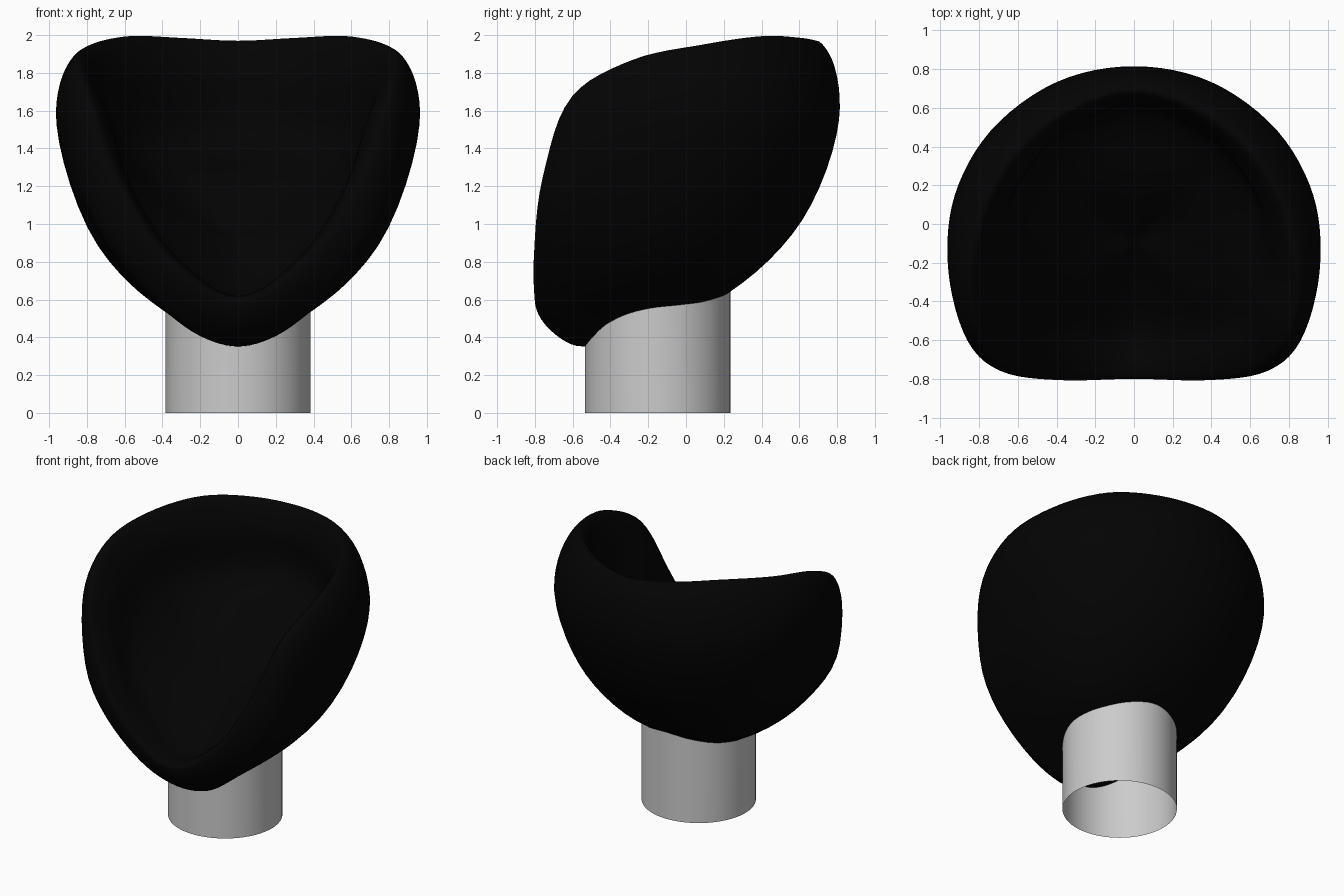
import bpy, bmesh, math
from mathutils import Vector as V

if "Cube" in bpy.data.objects:
    bpy.data.objects.remove(bpy.data.objects["Cube"])

# Key directions from back centre round the right side to front centre
CREST = [V(p) for p in ((0, .69, 1.97), (.30, .61, 1.985), (.57, .41, 1.995), (.77, .09, 1.95),
                        (.845, -.28, 1.87), (.79, -.60, 1.68), (.64, -.75, 1.26),
                        (.36, -.80, .82), (0, -.795, .60))]
BULGE = [V(p) for p in ((0, .81, 1.55), (.40, .73, 1.55), (.745, .475, 1.55), (.925, .15, 1.55),
                        (.96, -.17, 1.52), (.89, -.48, 1.33), (.73, -.70, 1.0),
                        (.40, -.74, .64), (0, -.73, .45))]
LOWER = [V(p) for p in ((0, .615, 1.02), (.35, .54, 1.02), (.61, .33, .98), (.73, .06, .94),
                        (.75, -.20, .90), (.67, -.42, .80), (.48, -.58, .62),
                        (.22, -.62, .42), (0, -.58, .355))]
BOTTOM, SEAT = V((0, -.15, .49)), V((0, -.10, .94))


def spline(p0, p1, p2, p3, u):
    """Centripetal curve between p1 and p2."""
    t = [0]
    for a, b in ((p0, p1), (p1, p2), (p2, p3)):
        t.append(t[-1] + max((b - a).length, 1e-5) ** .5)
    x = t[1] + u * (t[2] - t[1])

    def mix(a, b, i, j):
        return a + (b - a) * ((x - t[i]) / (t[j] - t[i]))
    a1, a2, a3 = mix(p0, p1, 0, 1), mix(p1, p2, 1, 2), mix(p2, p3, 2, 3)
    return mix(mix(a1, a2, 0, 2), mix(a2, a3, 1, 3), 1, 2)


def ring(keys, steps=6):
    """Mirror the half ring and smooth it into a closed loop."""
    full = keys + [V((-p.x, p.y, p.z)) for p in keys[-2:0:-1]]
    n = len(full)
    return [spline(full[i - 1], full[i], full[(i + 1) % n], full[(i + 2) % n], s / steps)
            for i in range(n) for s in range(steps)]


def toward(p, c, d):
    return p + (c - p).normalized() * d


# Derived loops: underside, rounded rim shoulders, inner wall, seat
under, inner, seat, s_out, s_in = [], [], [], [], []
for c, b, a in zip(CREST, BULGE, LOWER):
    off = (b - V((0, 0, 1.25))).normalized() * (.12 * (c - b).length)
    d = toward(b, V((0, 0, 1.25)), .22 + .13 * b.x)
    mid = BOTTOM.lerp(a, .5)
    under.append(mid - V((0, 0, .03 + .25 * (mid.z - .42) + .12 * mid.x)))
    s_out.append(b.lerp(c, .72) + off)
    s_in.append(d.lerp(c, .72) - off)
    inner.append(d)
    seat.append(toward(a, V((0, 0, 1.3)), .46))
loops = [ring(k) for k in (under, LOWER, BULGE, s_out, CREST, s_in, inner, seat)]
N, STEPS = len(loops[0]), 6

# Upholstered shell
bm = bmesh.new()
rows = []
for j in range(N):
    o = (j + N // 2) % N
    path = ([loops[0][o], BOTTOM] + [l[j] for l in loops] + [SEAT, loops[-1][o]])
    pts = [spline(*path[i - 1:i + 3], s / STEPS)
           for i in range(1, len(path) - 2) for s in range(STEPS)][1:]
    rows.append([bm.verts.new(p) for p in pts])
low, top = bm.verts.new(BOTTOM), bm.verts.new(SEAT)
for j in range(N):
    a, b = rows[j], rows[(j + 1) % N]
    bm.faces.new((low, a[0], b[0]))
    bm.faces.new((top, b[-1], a[-1]))
    for i in range(len(a) - 1):
        bm.faces.new((a[i], a[i + 1], b[i + 1], b[i]))
bmesh.ops.recalc_face_normals(bm, faces=bm.faces)


def finish(bm, name):
    me = bpy.data.meshes.new(name)
    bm.to_mesh(me)
    bm.free()
    me.shade_smooth()
    ob = bpy.data.objects.new(name, me)
    bpy.context.collection.objects.link(ob)
    return ob


shell = finish(bm, "seat_shell")
black = bpy.data.materials.new("black_upholstery")
black.diffuse_color = (.001, .001, .001, 1)
black.use_nodes = True
black.node_tree.nodes["Principled BSDF"].inputs["Base Color"].default_value = black.diffuse_color
shell.data.materials.append(black)

# Open metal tube base, its upper edge sloping up inside the shell
bm = bmesh.new()
bmesh.ops.create_cone(bm, cap_ends=False, segments=64, radius1=.385, radius2=.385, depth=1)
for v in bm.verts:
    v.co.z = .63 + .42 * v.co.y if v.co.z > 0 else 0
    v.co.y -= .15
finish(bm, "tube_base")
